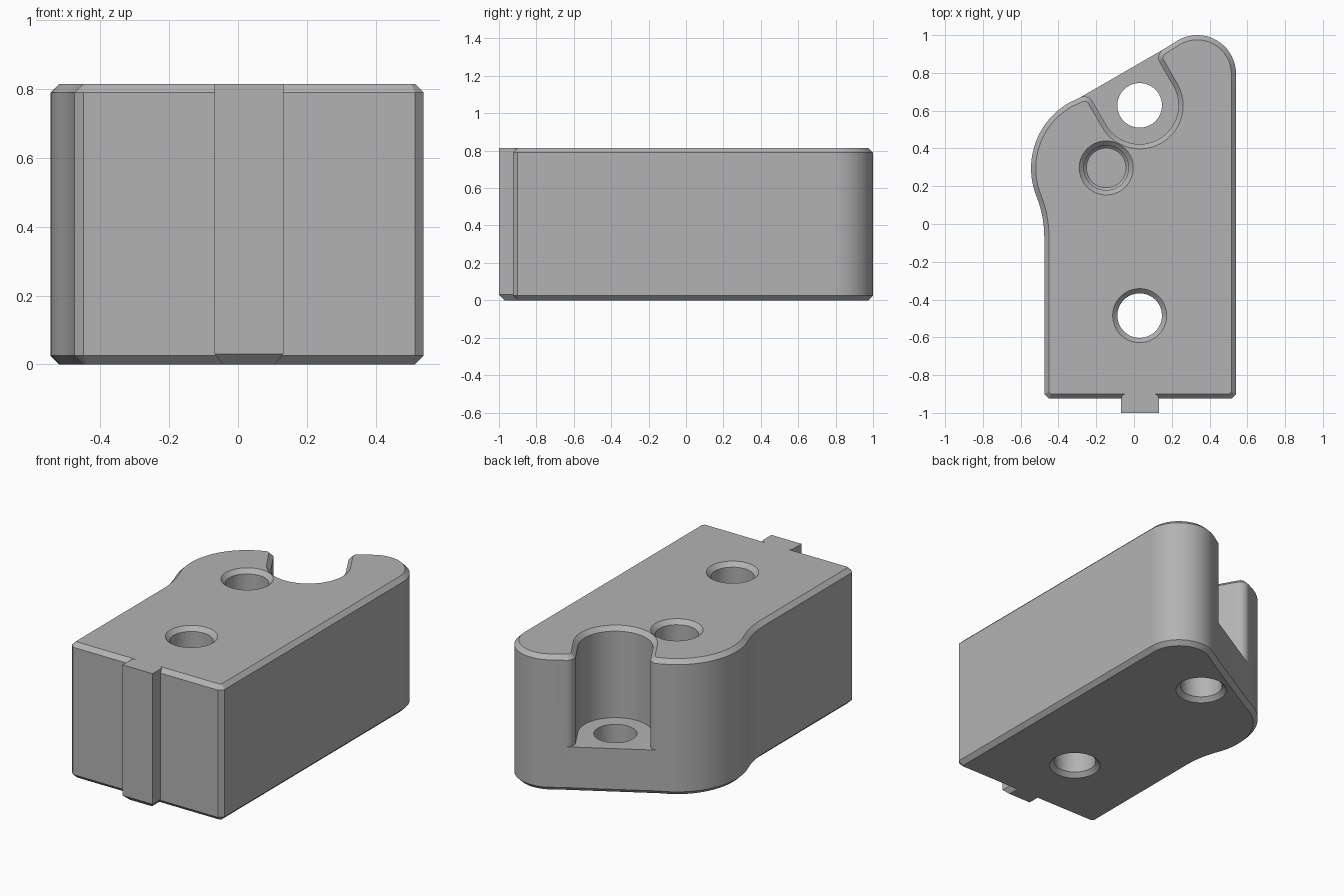
import bpy, bmesh
from math import sin, cos, radians, hypot, pi
from mathutils import Vector

if "Cube" in bpy.data.objects:
    bpy.data.objects.remove(bpy.data.objects["Cube"])

HEIGHT, CHAMFER, FLOOR = 0.815, 0.025, 0.27

grey = bpy.data.materials.new("machined grey")
grey.use_nodes = True
grey.diffuse_color = (0.45, 0.45, 0.45, 1)
grey.node_tree.nodes["Principled BSDF"].inputs["Base Color"].default_value = grey.diffuse_color


def arc(center, r, a0, a1, n):
    angles = [radians(a0 + (a1 - a0) * i / n) for i in range(n + 1)]
    return [(center[0] + r * cos(a), center[1] + r * sin(a)) for a in angles]


def inset(points, d):
    """Mitred inward offset of a counter-clockwise outline."""
    out = []
    for i, p in enumerate(points):
        p = Vector(p)
        a = (p - Vector(points[i - 1])).normalized()
        b = (Vector(points[(i + 1) % len(points)]) - p).normalized()
        na, nb = Vector((-a.y, a.x)), Vector((-b.y, b.x))
        out.append(tuple(p + (na + nb) * d / (1 + na.dot(nb))))
    return out


def ring(bm, points, z):
    return [bm.verts.new((x, y, z)) for x, y in points]


def bridge(bm, low, high):
    n = len(low)
    for i in range(n):
        j = (i + 1) % n
        bm.faces.new((low[i], low[j], high[j], high[i]))


def finish(bm, name):
    bmesh.ops.remove_doubles(bm, verts=bm.verts, dist=1e-5)
    bmesh.ops.recalc_face_normals(bm, faces=bm.faces)
    mesh = bpy.data.meshes.new(name)
    bm.to_mesh(mesh)
    bm.free()
    obj = bpy.data.objects.new(name, mesh)
    obj.data.materials.append(grey)
    bpy.context.collection.objects.link(obj)
    return obj


def select(obj):
    bpy.ops.object.select_all(action='DESELECT')
    obj.select_set(True)
    bpy.context.view_layer.objects.active = obj


def lathe(name, center, profile, n=64):
    bm = bmesh.new()
    rings = [ring(bm, arc(center, r, 0, 360, n)[:-1], z) for r, z in profile]
    for low, high in zip(rings, rings[1:]):
        bridge(bm, low, high)
    bm.faces.new(rings[0])
    bm.faces.new(rings[-1])
    return finish(bm, name)


# Pocket outline, open towards the slanted back face
seat = Vector((0.03, 0.628))
along = Vector((cos(pi / 6), sin(pi / 6)))
outward = Vector((-along.y, along.x))
POCKET_R, LIP_R, MOUTH = 0.205, 0.05, 0.194
lip_right = seat + along * (POCKET_R + LIP_R) + outward * (MOUTH - LIP_R)
lip_left = seat - along * (POCKET_R + LIP_R) + outward * (MOUTH - LIP_R)
pocket = (arc(lip_right, LIP_R, 120, 210, 10)
          + arc(seat, POCKET_R, 30, -150, 40)
          + arc(lip_left, LIP_R, 30, 120, 10))

# Outer outline, from the left lip round to the right lip
outer = (arc((-0.145, 0.295), 0.4, 120, 201.7, 28)
         + arc((-1.061, -0.07), 0.586, 21.7, 0, 10)[1:]
         + [(-0.475, -0.9), (-0.45, -0.925), (0.515, -0.925), (0.54, -0.9)]
         + arc((0.335, 0.795), 0.205, 0, 120, 30))
low_outline = [pocket[-1]] + outer + [pocket[0]]
top_outline = outer + pocket

# Block with chamfered top and bottom rims and the pocket floor
bm = bmesh.new()
base = ring(bm, inset(low_outline, CHAMFER), 0)
bridge(bm, base, ring(bm, low_outline, CHAMFER))
bridge(bm, ring(bm, low_outline, CHAMFER), ring(bm, low_outline, FLOOR))
bridge(bm, ring(bm, top_outline, FLOOR), ring(bm, top_outline, HEIGHT - CHAMFER))
lid = ring(bm, inset(top_outline, CHAMFER), HEIGHT)
bridge(bm, ring(bm, top_outline, HEIGHT - CHAMFER), lid)
bm.faces.new(base)
bm.faces.new(lid)
bm.faces.new(ring(bm, pocket, FLOOR))
# The strip under the mouth is the only wall that closes across the pocket
block = finish(bm, "block")

# Holes: two run through, one is blind
R, RIM, OVER = 0.118, 0.153, 0.01
bottom_rim = [(RIM, -OVER), (R, CHAMFER)]
top_rim = [(R, HEIGHT - CHAMFER), (RIM, HEIGHT + OVER)]
cutters = [
    lathe("front_hole_cutter", (0.03, -0.485), bottom_rim + top_rim),
    lathe("pocket_hole_cutter", seat, bottom_rim + [(R, 0.5)]),
    lathe("blind_hole_cutter", (-0.147, 0.297), [(0.105, 0.2), (R, 0.213)] + top_rim),
]
for cutter in cutters:
    cutter.hide_render = True
    select(block)
    mod = block.modifiers.new(cutter.name, 'BOOLEAN')
    mod.operation, mod.solver, mod.object = 'DIFFERENCE', 'EXACT', cutter
    bpy.ops.object.modifier_apply(modifier=mod.name)
    bpy.data.objects.remove(cutter)

# Locating rib on the front, rounded where it enters the block
LEFT, RIGHT, FRONT, BACK, ROUND = -0.068, 0.132, -1.0, -0.9, 0.025
rib = ([(LEFT, FRONT), (RIGHT, FRONT)]
       + arc((RIGHT - ROUND, BACK - ROUND), ROUND, 0, 90, 8)
       + arc((LEFT + ROUND, BACK - ROUND), ROUND, 90, 180, 8))
foot = [(min(max(x, LEFT + CHAMFER), RIGHT - CHAMFER), max(y, FRONT + 0.03)) for x, y in rib]
bm = bmesh.new()
bottom, middle, top = ring(bm, foot, 0), ring(bm, rib, 0.03), ring(bm, rib, HEIGHT)
bridge(bm, bottom, middle)
bridge(bm, middle, top)
bm.faces.new(bottom)
bm.faces.new(top)
front_rib = finish(bm, "front_rib")

for obj in (block, front_rib):
    select(obj)
    bpy.ops.object.shade_smooth_by_angle(angle=radians(30))
